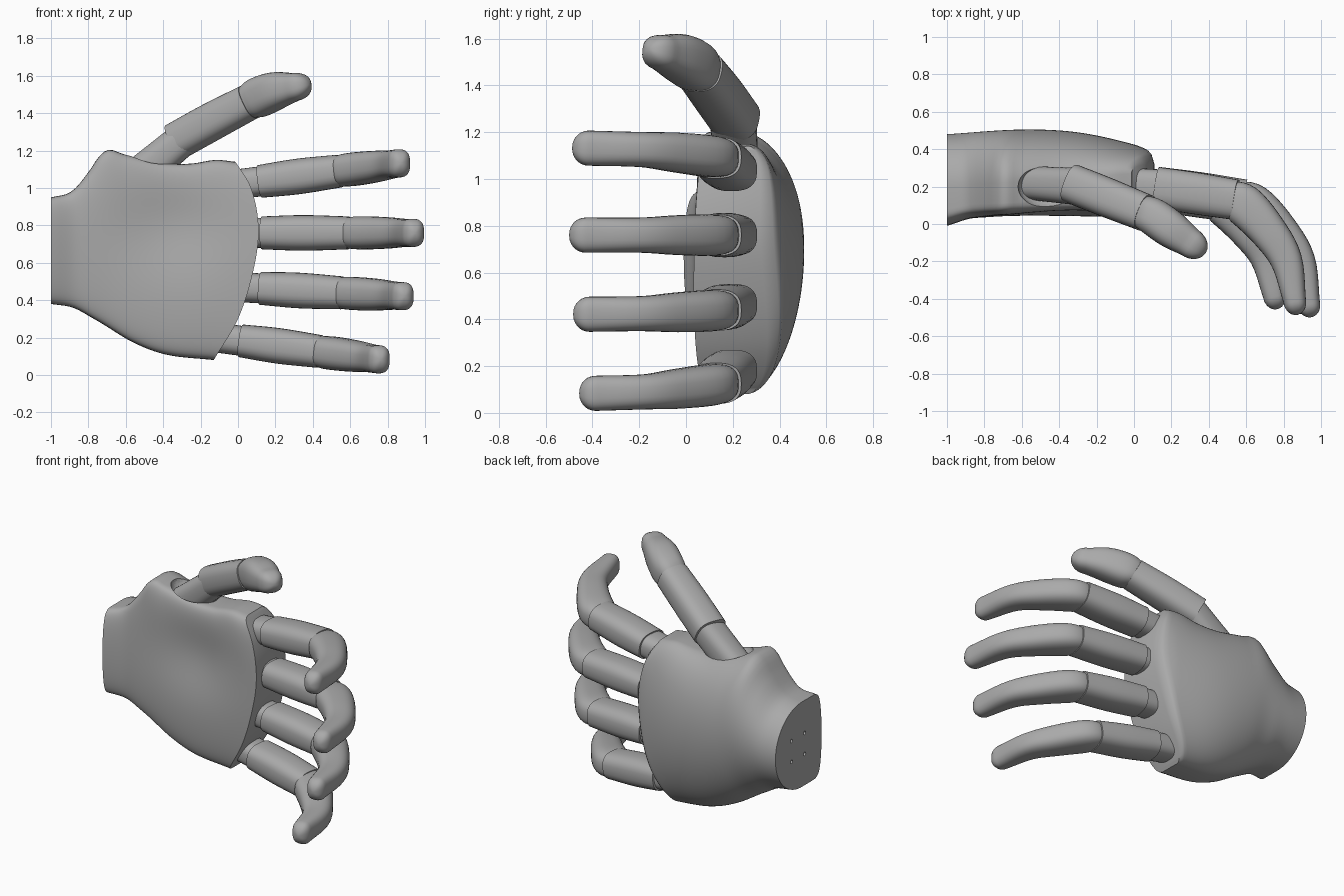
import bpy, bmesh, math
from mathutils import Vector

if "Cube" in bpy.data.objects:
    bpy.data.objects.remove(bpy.data.objects["Cube"], do_unlink=True)

grey = bpy.data.materials.new("plain grey")
grey.use_nodes = True
grey.diffuse_color = (0.4, 0.4, 0.4, 1)
grey.node_tree.nodes["Principled BSDF"].inputs["Base Color"].default_value = grey.diffuse_color


def curve(pts, x):
    """Smooth interpolation through (x, value) pairs."""
    x = min(max(x, pts[0][0]), pts[-1][0])
    last = len(pts) - 1
    i = next(k for k in range(last) if x <= pts[k + 1][0])

    def slope(k):
        a, b = pts[max(k - 1, 0)], pts[min(k + 1, last)]
        return (b[1] - a[1]) / (b[0] - a[0])

    (x0, v0), (x1, v1) = pts[i], pts[i + 1]
    w = x1 - x0
    s = (x - x0) / w
    s2, s3 = s * s, s * s * s
    blend = 3 * s2 - 2 * s3
    return (v0 * (1 - blend) + v1 * blend
            + w * (slope(i) * (s3 - 2 * s2 + s) + slope(i + 1) * (s3 - s2)))


def smooth(ob):
    bpy.ops.object.select_all(action='DESELECT')
    ob.select_set(True)
    bpy.context.view_layer.objects.active = ob
    bpy.ops.object.shade_smooth_by_angle(angle=math.radians(35))


def loft(name, rings):
    """Skin closed rings; each cap is a ladder of faces across the ring."""
    bm = bmesh.new()
    loops = [[bm.verts.new(p) for p in ring] for ring in rings]
    n = len(loops[0])
    for a, b in zip(loops, loops[1:]):
        for i in range(n):
            j = (i + 1) % n
            bm.faces.new((a[i], a[j], b[j], b[i]))
    for cap in (loops[0], loops[-1]):
        bm.faces.new((cap[0], cap[1], cap[-1]))
        for i in range(1, n // 2 - 1):
            bm.faces.new((cap[i], cap[i + 1], cap[n - i - 1], cap[n - i]))
        h = n // 2
        bm.faces.new((cap[h - 1], cap[h], cap[h + 1]))
    bmesh.ops.recalc_face_normals(bm, faces=bm.faces)
    mesh = bpy.data.meshes.new(name)
    bm.to_mesh(mesh)
    bm.free()
    mesh.materials.append(grey)
    ob = bpy.data.objects.new(name, mesh)
    bpy.context.collection.objects.link(ob)
    smooth(ob)
    return ob


def tube(name, rows, tip=0, power=0.75, sides=32, steps=5):
    """Rounded-box tube along rows of (x, y, z, half width, half depth)."""
    count = len(rows) - 1

    def at(u):
        return [curve([(i, r[k]) for i, r in enumerate(rows)], u) for k in range(5)]

    def ring(u, scale=1, push=0):
        x, y, z, w, d = at(u)
        t = (Vector(at(min(u + 0.05, count))[:3]) - Vector(at(max(u - 0.05, 0))[:3])).normalized()
        side = (Vector((0, 0, 1)) - t * t.z).normalized()
        deep = t.cross(side)
        out = []
        for i in range(sides):
            a = math.tau * i / sides
            c, s = math.cos(a), math.sin(a)
            c, s = (math.copysign(abs(v) ** power, v) for v in (c, s))
            out.append(Vector((x, y, z)) + t * push + (side * w * c + deep * d * s) * scale)
        return out

    rings = [ring(i / steps) for i in range(count * steps + 1)]
    if tip:
        for k in range(1, 8):
            a = math.radians(12 * k)
            rings.append(ring(count, math.cos(a), tip * math.sin(a)))
    return loft(name, rings)


# Palm shell: sections run from the wrist to the curved knuckle edge
knuckle_edge = [(0.08, -0.13), (0.3, 0), (0.55, 0.08), (0.78, 0.11), (1, 0.07), (1.15, -0.02)]
lower = [(-1, 0.38), (-0.9, 0.36), (-0.8, 0.3), (-0.6, 0.18), (-0.4, 0.11), (-0.13, 0.08)]
upper = [(-1, 0.95), (-0.9, 0.98), (-0.8, 1.09), (-0.7, 1.2), (-0.6, 1.18), (-0.4, 1.135),
         (-0.25, 1.13), (-0.1, 1.15), (0, 1.14)]
back = [(-1, 0.48), (-0.6, 0.505), (-0.3, 0.49), (0, 0.425), (0.11, 0.38)]
front = [(-1, -0.01), (-0.85, 0.03), (0.11, 0.03)]
middle = [(-1, 0.2), (-0.4, 0.24), (0.11, 0.28)]


def palm_ring(t, rim=0, sides=96):
    low, high = curve(lower, -1 + 0.87 * t), curve(upper, -1 + t)
    out = []
    for i in range(sides):
        a = math.tau * i / sides
        s = math.sin(a)
        z = (low + high) / 2 + (high - low) / 2 * math.cos(a)
        x = -1 + t * (1 + curve(knuckle_edge, z))
        mid = curve(middle, x)
        if s >= 0:
            y = mid + (curve(back, x) - rim - mid) * s
        else:
            hollow = 0.05 * math.exp(-((x + 0.35) / 0.3) ** 2 - ((z - 0.8) / 0.25) ** 2)
            y = mid + (curve(front, x) + hollow - mid) * abs(s) ** 0.2
        out.append((x, y, z))
    return out


stations = 40
palm = loft("palm", [palm_ring(0.97 * i / stations) for i in range(stations + 1)]
            + [palm_ring(0.985, 0.01), palm_ring(1, 0.06)])

# Thumb socket and wrist screw holes
cutters = []
bpy.ops.mesh.primitive_uv_sphere_add(segments=48, ring_count=24, location=(-0.45, 0.2, 1.18))
socket = bpy.context.object
socket.scale = (0.17, 0.12, 0.1)
cutters.append(socket)
for dy in (-0.07, 0.07):
    for dz in (-0.07, 0.07):
        bpy.ops.mesh.primitive_cylinder_add(vertices=16, radius=0.012, depth=0.1,
                                            location=(-1, 0.24 + dy, 0.66 + dz),
                                            rotation=(0, math.pi / 2, 0))
        cutters.append(bpy.context.object)
bpy.context.view_layer.update()
for cutter in cutters:
    cutter.hide_render = True
    mod = palm.modifiers.new("cut", 'BOOLEAN')
    mod.operation, mod.object, mod.solver = 'DIFFERENCE', cutter, 'EXACT'
    bpy.context.view_layer.objects.active = palm
    bpy.ops.object.modifier_apply(modifier=mod.name)
for cutter in cutters:
    bpy.data.objects.remove(cutter, do_unlink=True)
smooth(palm)

# Finger template rows: x, y, half width, half depth
link = [(-0.1, 0.215, 0.08, 0.09), (0.17, 0.19, 0.08, 0.1)]
knuckle = [(0.13, 0.195, 0.088, 0.11), (0.35, 0.165, 0.095, 0.112), (0.59, 0.13, 0.088, 0.108)]
fingertip = [(0.54, 0.14, 0.075, 0.09), (0.64, 0.1, 0.088, 0.112), (0.78, -0.04, 0.085, 0.1),
             (0.885, -0.2, 0.075, 0.085), (0.935, -0.43, 0.075, 0.06)]

# name: x shift, x scale, y scale, z at x = 0, z slope
fingers = {
    "index": (0, 0.92, 0.97, 1.02, 0.13),
    "middle": (0, 1, 1, 0.76, 0),
    "ring": (0, 0.94, 0.96, 0.47, -0.055),
    "little": (-0.1, 0.91, 0.9, 0.185, -0.135),
}
for name, (shift, sx, sy, z0, slope) in fingers.items():
    def place(rows):
        out = []
        for x, y, w, d in rows:
            px = shift + x * sx
            out.append((px, y * (sy if y < 0 else 1), z0 + slope * px, w, d))
        return out
    tube(name + "_finger_link", place(link))
    tube(name + "_finger_lower_segment", place(knuckle))
    tube(name + "_finger_bent_tip", place(fingertip), tip=0.07)

# Thumb
tube("thumb_link", [(-0.56, 0.22, 1.04, 0.1, 0.09), (-0.29, 0.2, 1.265, 0.09, 0.1)])
tube("thumb_lower_segment", [(-0.33, 0.215, 1.25, 0.1, 0.105), (-0.14, 0.14, 1.355, 0.1, 0.105),
                             (0.06, 0.06, 1.46, 0.095, 0.1)])
tube("thumb_tip", [(0.03, 0.07, 1.45, 0.08, 0.085), (0.1, 0.04, 1.48, 0.105, 0.1),
                   (0.2, -0.03, 1.52, 0.1, 0.1), (0.3, -0.1, 1.54, 0.075, 0.08)], tip=0.1)
